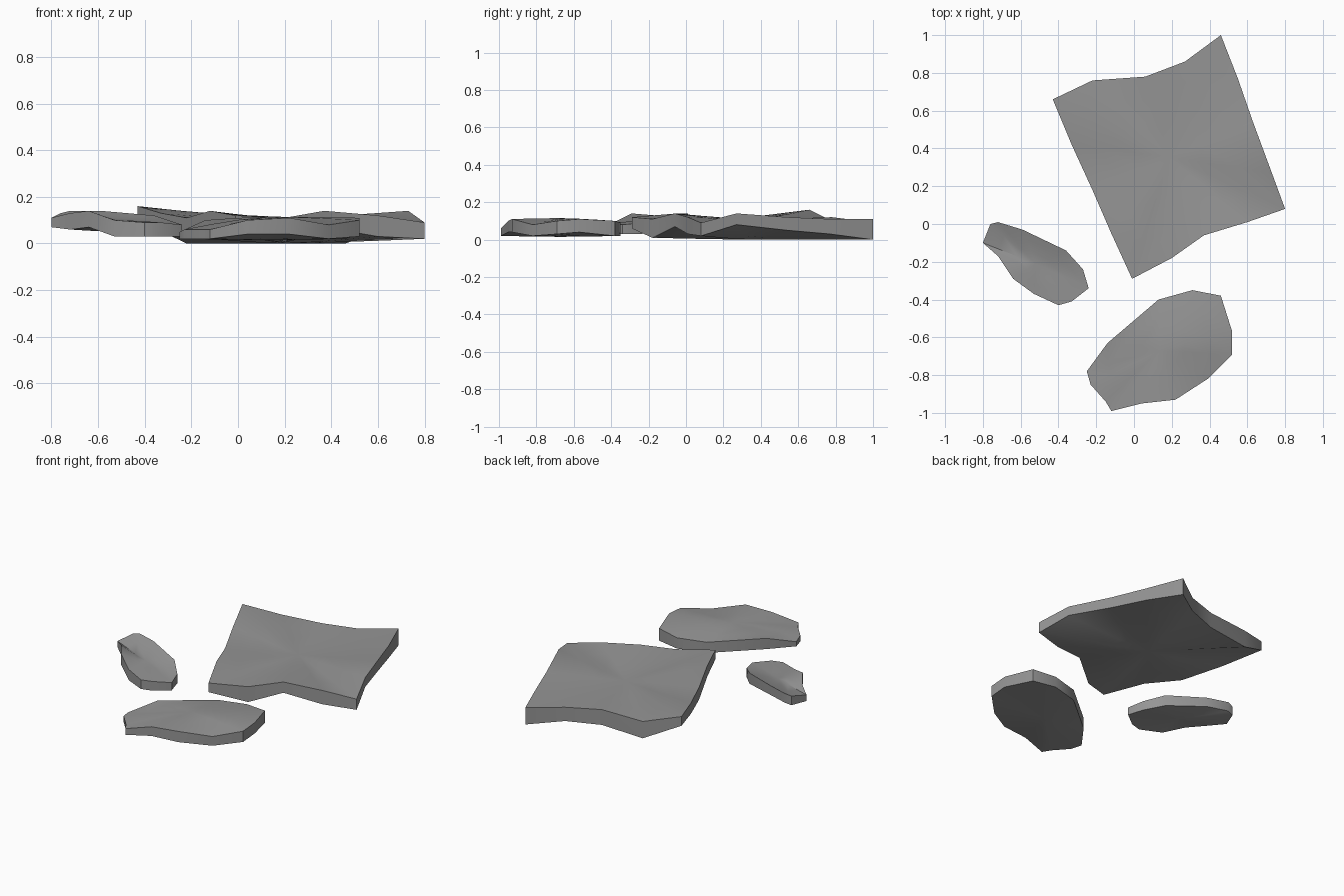
import bpy
import bmesh
import math
from mathutils import Vector

# Remove the default cube only
default_cube = bpy.data.objects.get("Cube")
if default_cube:
    bpy.data.objects.remove(default_cube, do_unlink=True)

# Single stone colour
stone = bpy.data.materials.new("grey_stone")
stone.use_nodes = True
grey = (0.3, 0.3, 0.3, 1)
stone.diffuse_color = grey
shader = next(n for n in stone.node_tree.nodes if n.type == 'BSDF_PRINCIPLED')
shader.inputs["Base Color"].default_value = grey
shader.inputs["Roughness"].default_value = 0.9


def add_cap(bm, rim, centre, reverse):
    """Fill a rim with rings that ease from the edge height to the centre height."""
    def face(verts):
        bm.faces.new(verts[::-1] if reverse else verts)

    count = len(rim)
    outer = rim
    for factor in (0.7, 0.35):
        inner = []
        for vert in rim:
            offset = vert.co - centre
            eased = offset.z * factor ** 1.4
            inner.append(bm.verts.new(centre + Vector((offset.x * factor, offset.y * factor, eased))))
        for i in range(count):
            j = (i + 1) % count
            face([outer[i], outer[j], inner[j], inner[i]])
        outer = inner
    hub = bm.verts.new(centre)
    for i in range(count):
        face([outer[i], outer[(i + 1) % count], hub])


def make_slab(name, outline, centre_top, centre_bottom):
    """Outline points hold x, y, top height and bottom height in hundredths."""
    bm = bmesh.new()
    points = [[value / 100 for value in point] for point in outline]
    top = [bm.verts.new((x, y, high)) for x, y, high, low in points]
    bottom = [bm.verts.new((x, y, low)) for x, y, high, low in points]
    mid_x = (min(p[0] for p in points) + max(p[0] for p in points)) / 2
    mid_y = (min(p[1] for p in points) + max(p[1] for p in points)) / 2

    # Broken edge around the slab
    for i in range(len(points)):
        j = (i + 1) % len(points)
        bm.faces.new([top[i], bottom[i], bottom[j], top[j]])

    # Worn upper face and underside
    add_cap(bm, top, Vector((mid_x, mid_y, centre_top)), False)
    add_cap(bm, bottom, Vector((mid_x, mid_y, centre_bottom)), True)
    bmesh.ops.recalc_face_normals(bm, faces=bm.faces[:])

    mesh = bpy.data.meshes.new(name)
    bm.to_mesh(mesh)
    bm.free()
    mesh.materials.append(stone)
    slab = bpy.data.objects.new(name, mesh)
    bpy.context.collection.objects.link(slab)

    # Smooth faces with crisp rims
    bpy.ops.object.select_all(action='DESELECT')
    slab.select_set(True)
    bpy.context.view_layer.objects.active = slab
    bpy.ops.object.shade_smooth_by_angle(angle=math.radians(35))
    return slab


# Large four-cornered slab at the back
make_slab("large_slab", [
    (-43, 66, 16, 10), (-33, 42, 13, 6), (-22, 18, 11, 3), (-12, -5, 14, 7),
    (-1, -29, 12, 6), (20, -18, 11, 1), (37, -6, 14, 7), (60, 1, 12, 3),
    (80, 8, 9, 2), (73, 27, 14, 8), (63, 54, 12, 5), (55, 77, 11, 3),
    (46, 100, 11, 0), (27, 86, 11, 2), (6, 78, 12, 2), (-22, 76, 11, 0),
], 0.11, 0.0)

# Rounded slab at the front
make_slab("front_slab", [
    (-25, -78, 5, 2), (-23, -85, 6, 2), (-15, -94, 6, 2), (-12, -99, 6, 2),
    (4, -95, 10, 4), (22, -93, 11, 4), (39, -82, 8, 2), (52, -69, 10, 3),
    (52, -57, 11, 4), (46, -38, 10, 2), (31, -35, 9, 2), (13, -40, 9, 2),
    (-14, -63, 10, 3),
], 0.115, 0.015)

# Small twisted slab at the side
make_slab("small_slab", [
    (-80, -10, 11, 7), (-72, -17, 13, 6), (-64, -29, 14, 7), (-53, -37, 10, 3),
    (-40, -43, 9, 3), (-33, -41, 9, 3), (-24, -34, 8, 3), (-27, -24, 9, 3),
    (-36, -14, 12, 5), (-59, -3, 14, 8), (-72, 1, 14, 8), (-76, 0, 13, 7),
], 0.1, 0.05)
